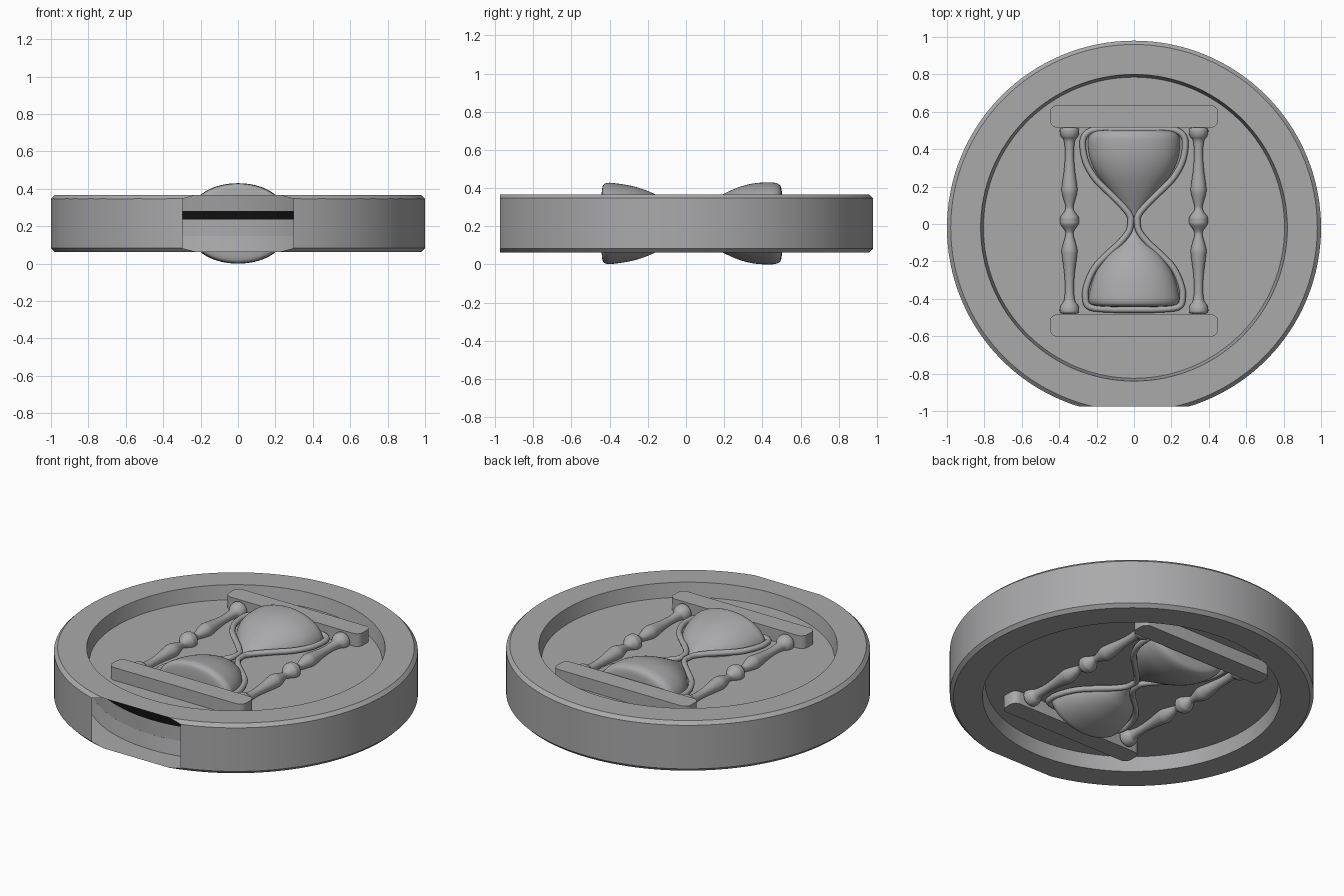
import bpy, bmesh, math
from mathutils import Vector

if "Cube" in bpy.data.objects:
    bpy.data.objects.remove(bpy.data.objects["Cube"], do_unlink=True)

MID = 0.215      # mid-plane height of the disc
HALF = 0.152     # half thickness of the rim
FLOOR = 0.0675   # recessed face, measured from the mid-plane
CY = -0.02       # disc centre in y


def material(name, rgb):
    m = bpy.data.materials.new(name)
    m.use_nodes = True
    m.diffuse_color = (*rgb, 1)
    m.node_tree.nodes["Principled BSDF"].inputs["Base Color"].default_value = (*rgb, 1)
    return m


GREY = material("stone grey", (0.4, 0.4, 0.41))
BLACK = material("slot black", (0.005, 0.005, 0.005))


def finish(name, bm, loc=(0, 0, MID), mat=GREY, mirror=False, angle=30):
    mesh = bpy.data.meshes.new(name)
    bm.to_mesh(mesh)
    bm.free()
    mesh.materials.append(mat)
    ob = bpy.data.objects.new(name, mesh)
    ob.location = loc
    bpy.context.collection.objects.link(ob)
    bpy.ops.object.select_all(action="DESELECT")
    ob.select_set(True)
    bpy.context.view_layer.objects.active = ob
    bpy.ops.object.shade_smooth_by_angle(angle=math.radians(angle))
    if mirror:  # repeat the relief on the underside
        mod = ob.modifiers.new("both_faces", "MIRROR")
        mod.use_axis = (False, False, True)
        mod.use_mirror_merge = False
    return ob


def smooth_path(pts, steps=4):
    """Catmull-Rom interpolation of 2D points."""
    p = [Vector(q) for q in pts]
    p = [p[0]] + p + [p[-1]]
    out = []
    for a, b, c, d in zip(p, p[1:], p[2:], p[3:]):
        for i in range(steps):
            t = i / steps
            out.append(0.5 * (2 * b + (c - a) * t + (2 * a - 5 * b + 4 * c - d) * t ** 2
                              + (3 * b - a - 3 * c + d) * t ** 3))
    return out + [p[-1]]


def lathe(profile, axis, angle=2 * math.pi, seg=24):
    """Spin (radius, height) points about 'Y' or 'Z'."""
    bm = bmesh.new()
    up = axis == "Z"
    vs = [bm.verts.new((r, 0, h) if up else (r, h, 0)) for r, h in profile]
    es = [bm.edges.new(pair) for pair in zip(vs, vs[1:])]
    bmesh.ops.spin(bm, geom=vs + es, cent=(0, 0, 0), axis=(0, 0, 1) if up else (0, -1, 0),
                   angle=angle, steps=seg)
    bmesh.ops.remove_doubles(bm, verts=bm.verts, dist=0.0002)
    bmesh.ops.recalc_face_normals(bm, faces=bm.faces)
    return bm


# Disc with chamfered rim and a recessed face on both sides, open at the front flat
half = [(0, FLOOR), (0.805, FLOOR), (0.82, HALF), (0.98, HALF), (1, HALF - 0.02)]
bm = lathe(half + [(r, -h) for r, h in reversed(half)], "Z", seg=128)
bmesh.ops.bisect_plane(bm, geom=bm.verts[:] + bm.edges[:] + bm.faces[:],
                       plane_co=(0, -0.975 - CY, 0), plane_no=(0, -1, 0), clear_outer=True)
finish("disc", bm, (0, CY, MID))

# Inner core seen through the front opening, with a dark slot above
slot = 0.02
finish("inner_core", lathe([(0.805, -FLOOR), (0.805, slot)], "Z", seg=96), (0, CY, MID))
finish("dark_slot", lathe([(0.805, slot), (0.805, FLOOR)], "Z", seg=96), (0, CY, MID), BLACK)

# End bars, running through the disc so they show on both faces
for name, y in (("upper_bar", 0.575), ("lower_bar", -0.5425)):
    bm = bmesh.new()
    bmesh.ops.create_cube(bm, size=1)
    bmesh.ops.scale(bm, vec=(0.9, 0.12, 0.29), verts=bm.verts)
    upright = [e for e in bm.edges if abs(e.verts[0].co.z - e.verts[1].co.z) > 0.1]
    bmesh.ops.bevel(bm, geom=upright, offset=0.04, segments=6, affect="EDGES", profile=0.5)
    finish(name, bm, (0, y, MID))

# Turned pillars
side = [(0.05, 0), (0.048, 0.02), (0.024, 0.055), (0.022, 0.08), (0.041, 0.15), (0.04, 0.19),
        (0.028, 0.28), (0.024, 0.36), (0.029, 0.425), (0.045, 0.45), (0.052, 0.475),
        (0.045, 0.495), (0, 0.5)]
pillar = smooth_path([(r, -h) for r, h in reversed(side[1:])] + side)
for name, x in (("left_pillar", 0.345), ("right_pillar", -0.345)):
    bm = lathe(pillar, "Y")
    bmesh.ops.translate(bm, vec=(0, 0, FLOOR + 0.02), verts=bm.verts)
    finish(name, bm, (x, 0.018, MID), mirror=True, angle=60)

# Sand bulbs: flattened half lathes on each face
upper = [(0, 0.503), (0.12, 0.503), (0.205, 0.498), (0.238, 0.475), (0.246, 0.43), (0.236, 0.35),
         (0.2, 0.27), (0.14, 0.19), (0.07, 0.11), (0.02, 0.05), (0.006, 0)]
lower = [(0.006, -0.03), (0.055, -0.09), (0.13, -0.15), (0.18, -0.215), (0.217, -0.29),
         (0.24, -0.38), (0.24, -0.415), (0.215, -0.436), (0.12, -0.443), (0, -0.443)]
for name, prof in (("upper_sand", upper), ("lower_sand", lower)):
    bm = lathe(smooth_path(prof), "Y", math.pi, 32)
    if sum(f.normal.z for f in bm.faces) < 0:
        bmesh.ops.reverse_faces(bm, faces=bm.faces)
    bmesh.ops.scale(bm, vec=(1, 1, 0.6), verts=bm.verts)
    bmesh.ops.translate(bm, vec=(0, 0, FLOOR), verts=bm.verts)
    finish(name, bm, mirror=True, angle=60)

# Glass outline: a raised tube around both bulbs
right = [(0.1, 0.506), (0.21, 0.504), (0.262, 0.475), (0.274, 0.42), (0.257, 0.33), (0.205, 0.24),
         (0.13, 0.165), (0.06, 0.095), (0.022, 0.045), (0.018, 0.01), (0.028, -0.04),
         (0.075, -0.1), (0.145, -0.165), (0.21, -0.235), (0.25, -0.32), (0.26, -0.39),
         (0.235, -0.445), (0.1, -0.458)]
loop = smooth_path(right, 5)
loop += [Vector((-p.x, p.y)) for p in reversed(loop)]
curve = bpy.data.curves.new("glass_path", "CURVE")
curve.dimensions = "3D"
curve.bevel_depth = 0.017
curve.bevel_resolution = 3
spline = curve.splines.new("POLY")
spline.points.add(len(loop) - 1)
for pt, p in zip(spline.points, loop):
    pt.co = (p.x, p.y, FLOOR + 0.022, 1)
spline.use_cyclic_u = True
temp = bpy.data.objects.new("glass_path", curve)
bpy.context.collection.objects.link(temp)
bpy.context.view_layer.update()
tube = bpy.data.meshes.new_from_object(temp.evaluated_get(bpy.context.evaluated_depsgraph_get()))
bpy.data.objects.remove(temp, do_unlink=True)
bm = bmesh.new()
bm.from_mesh(tube)
finish("glass_outline", bm, mirror=True, angle=60)
